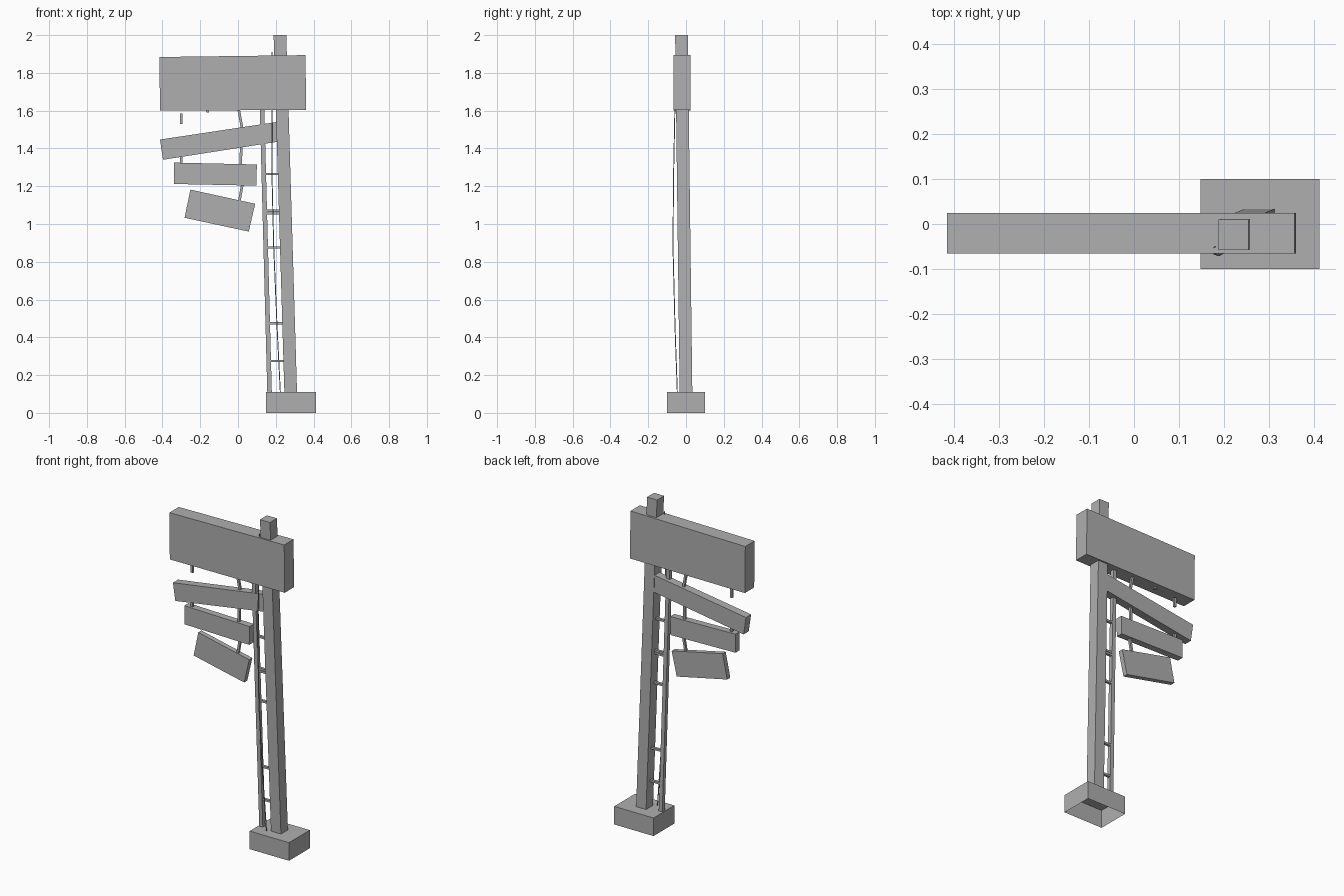
import bpy
import bmesh

if "Cube" in bpy.data.objects:
    bpy.data.objects.remove(bpy.data.objects["Cube"])

grey = bpy.data.materials.new("plain grey")
grey.diffuse_color = (0.43, 0.43, 0.43, 1)
grey.use_nodes = True
grey.node_tree.nodes["Principled BSDF"].inputs["Base Color"].default_value = grey.diffuse_color


def finish(name, bm):
    bmesh.ops.recalc_face_normals(bm, faces=bm.faces)
    mesh = bpy.data.meshes.new(name)
    bm.to_mesh(mesh)
    bm.free()
    mesh.materials.append(grey)
    obj = bpy.data.objects.new(name, mesh)
    bpy.context.collection.objects.link(obj)
    return obj


def loft(name, ring_a, ring_b, open_start=False):
    """Join two four-point rings into a solid."""
    bm = bmesh.new()
    a = [bm.verts.new(p) for p in ring_a]
    b = [bm.verts.new(p) for p in ring_b]
    for i in range(4):
        j = (i + 1) % 4
        bm.faces.new((a[i], a[j], b[j], b[i]))
    if not open_start:
        bm.faces.new(a[::-1])
    bm.faces.new(b)
    return finish(name, bm)


def board(name, corners, y0, y1):
    """Board outlined in x, z and given depth in y."""
    loft(name, [(x, y0, z) for x, z in corners], [(x, y1, z) for x, z in corners])


def rect(c, wx, wy):
    x, y, z = c
    return [(x + sx * wx / 2, y + sy * wy / 2, z)
            for sx, sy in ((-1, -1), (1, -1), (1, 1), (-1, 1))]


def beam(name, start, end, wx, wy, open_start=False):
    """Upright or leaning bar with level ends."""
    return loft(name, rect(start, wx, wy), rect(end, wx, wy), open_start)


# Base block, open underneath
beam("base", (0.281, 0, 0), (0.281, 0, 0.11), 0.265, 0.2, True)

# Leaning main post and thin side post
beam("main_post", (0.279, 0, 0.11), (0.222, -0.024, 2.0), 0.067, 0.067)
beam("side_post", (0.167, -0.005, 0.11), (0.127, -0.022, 1.62), 0.024, 0.024)

# Rungs tying the two posts together
for i, z in enumerate((0.275, 0.475, 0.875, 1.055, 1.07, 1.265)):
    t = (z - 0.11) / 1.89
    left, right = 0.167 - 0.05 * t, 0.255 - 0.057 * t
    y = -0.002 - 0.022 * t
    board(f"rung_{i + 1}", [(left, z - 0.006), (right, z - 0.006),
                            (right, z + 0.006), (left, z + 0.006)],
          y - 0.008, y + 0.008)

# Sign boards
board("main_sign", [(-0.413, 1.6), (0.361, 1.604), (0.357, 1.894), (-0.416, 1.884)],
      -0.066, 0.024)
board("upper_board", [(-0.397, 1.34), (0.22, 1.437), (0.205, 1.54), (-0.413, 1.447)],
      -0.036, 0.013)
board("middle_board", [(-0.34, 1.212), (0.097, 1.203), (0.1, 1.315), (-0.34, 1.325)],
      -0.031, 0.01)
board("lower_board", [(-0.283, 1.033), (0.057, 0.96), (0.091, 1.107), (-0.252, 1.182)],
      -0.022, 0.008)

# Short hanger rods between the boards
hangers = [
    ((-0.3, 1.53), (-0.3, 1.585)),
    ((-0.3, 1.31), (-0.3, 1.37)),
    ((0.023, 1.5), (0.003, 1.61)),
    ((0.013, 1.3), (0.018, 1.42)),
    ((0.007, 1.12), (0.025, 1.22)),
    ((-0.16, 1.59), (-0.165, 1.61)),
]
for i, ((x0, z0), (x1, z1)) in enumerate(hangers):
    beam(f"hanger_{i + 1}", (x0, -0.01, z0), (x1, -0.01, z1), 0.014, 0.014)

# Slack power cable along the front
path = [(0.224, -0.046, 0.11), (0.207, -0.058, 0.45), (0.189, -0.069, 0.88),
        (0.18, -0.066, 1.25), (0.179, -0.059, 1.6), (0.18, -0.051, 1.91)]
curve = bpy.data.curves.new("cable", 'CURVE')
curve.dimensions = '3D'
curve.bevel_depth = 0.003
curve.bevel_resolution = 0
curve.use_fill_caps = True
spline = curve.splines.new('POLY')
spline.points.add(len(path) - 1)
for pt, co in zip(spline.points, path):
    pt.co = (*co, 1)
curve.materials.append(grey)
bpy.context.collection.objects.link(bpy.data.objects.new("cable", curve))
